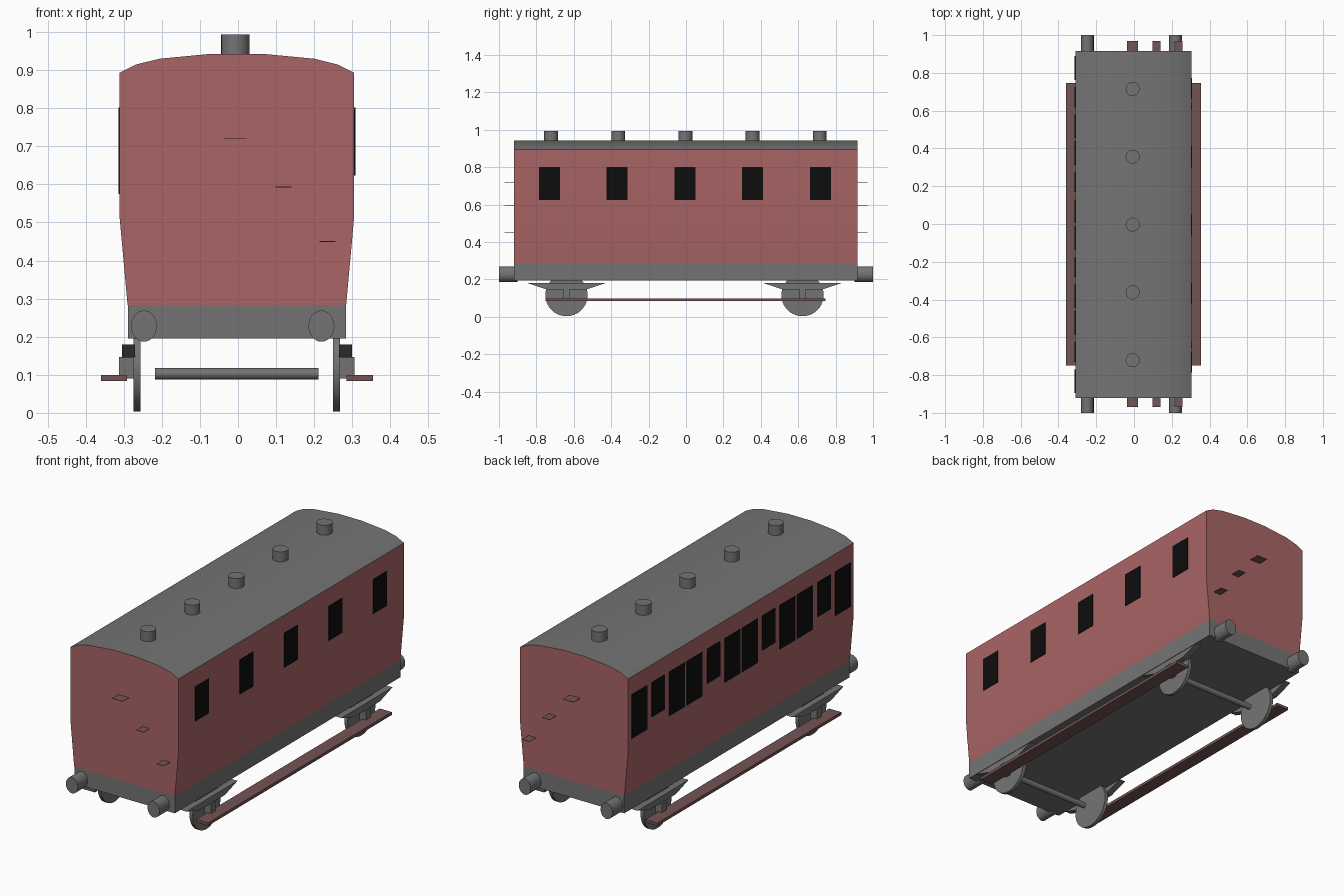
import bpy
import bmesh
import math
from mathutils import Matrix, Vector

old = bpy.data.objects.get("Cube")
if old:
    bpy.data.objects.remove(old, do_unlink=True)


def material(name, rgb):
    m = bpy.data.materials.new(name)
    m.use_nodes = True
    m.diffuse_color = (*rgb, 1)
    m.node_tree.nodes["Principled BSDF"].inputs["Base Color"].default_value = (*rgb, 1)
    return m


RED = material("carriage red", (0.40, 0.13, 0.13))
GREY = material("iron grey", (0.175, 0.175, 0.175))
BROWN = material("step brown", (0.17, 0.09, 0.087))
BLACK = material("window black", (0.004, 0.004, 0.004))


def finish(name, bm, mats, smooth=False):
    bmesh.ops.recalc_face_normals(bm, faces=bm.faces)
    mesh = bpy.data.meshes.new(name)
    bm.to_mesh(mesh)
    bm.free()
    ob = bpy.data.objects.new(name, mesh)
    bpy.context.collection.objects.link(ob)
    for m in mats:
        mesh.materials.append(m)
    if smooth:
        bpy.ops.object.select_all(action="DESELECT")
        ob.select_set(True)
        bpy.context.view_layer.objects.active = ob
        bpy.ops.object.shade_smooth_by_angle(angle=math.radians(30))
    return ob


def box(name, x, y, z, mat):
    """Box from (low, high) pairs on each axis."""
    bm = bmesh.new()
    bmesh.ops.create_cube(bm, size=1)
    for v in bm.verts:
        v.co = [lo + (c + 0.5) * (hi - lo) for c, (lo, hi) in zip(v.co, (x, y, z))]
    return finish(name, bm, [mat])


def cylinder(name, centre, radii, length, axis, mat, sides=32):
    """Cylinder along an axis, with separate radii for elliptical sections."""
    bm = bmesh.new()
    bmesh.ops.create_cone(bm, cap_ends=True, segments=sides, radius1=1, radius2=1, depth=1)
    turn = Vector((0, 0, 1)).rotation_difference(Vector(axis)).to_matrix().to_4x4()
    size = Matrix.Diagonal((*radii, length, 1))
    bm.transform(Matrix.Translation(centre) @ turn @ size)
    return finish(name, bm, [mat], True)


def prism(name, points, step, mats, rule=None, smooth=False):
    """Closed 3D outline pushed along a step vector; rule picks the material slot."""
    bm = bmesh.new()
    face = bm.faces.new([bm.verts.new(p) for p in points])
    out = bmesh.ops.extrude_face_region(bm, geom=[face], use_keep_orig=True)
    moved = [g for g in out["geom"] if isinstance(g, bmesh.types.BMVert)]
    bmesh.ops.translate(bm, verts=moved, vec=step)
    bmesh.ops.recalc_face_normals(bm, faces=bm.faces)
    if rule:
        for f in bm.faces:
            f.material_index = rule(f.normal)
    return finish(name, bm, mats, smooth)


MID = -0.003           # centre line of the carriage
ENDS = (-0.92, 0.916)  # end walls

# Body with tumblehome sides and arched roof; upward faces are grey
half = [(0.287, 0.283), (0.308, 0.515), (0.308, 0.893),
        (0.264, 0.915), (0.203, 0.930), (0.066, 0.943)]
outline = [(MID + x, z) for x, z in half] + [(MID - x, z) for x, z in reversed(half)]
prism("body_and_roof", [(x, ENDS[0], z) for x, z in outline],
      (0, ENDS[1] - ENDS[0], 0), [RED, GREY], lambda n: int(n.z > 0.5), True)

# Underframe
box("underframe", (MID - 0.286, MID + 0.287), ENDS, (0.195, 0.284), GREY)

# Roof vents
for i in range(-2, 3):
    cylinder("roof_vent", (-0.007, MID + i * 0.359, 0.964), (0.037, 0.037), 0.06,
             (0, 0, 1), GREY)


def window(name, side, y, width, bottom):
    x = MID + side * 0.308
    box(name, (x - 0.003, x + 0.003), (y - width / 2, y + width / 2), (bottom, 0.802), BLACK)


# Corridor side: five windows
for i in range(-2, 3):
    window("corridor_window", 1, -0.006 + i * 0.362, 0.112, 0.624)

# Compartment side: four doors, each between two larger windows
for i in range(4):
    y = MID + (i - 1.5) * 0.45
    window("door_window", -1, y, 0.105, 0.624)
    for s in (-1, 1):
        window("compartment_window", -1, y + s * 0.154, 0.126, 0.575)

# Buffers and climbing steps at both ends
for end, wall in zip((-1, 1), ENDS):
    for x in (-0.247, 0.219):
        cylinder("buffer", (x, end * 0.95, 0.228), (0.034, 0.041), 0.1, (0, 1, 0), GREY)
    for x, w, z in ((-0.008, 0.03, 0.72), (0.12, 0.021, 0.593), (0.235, 0.021, 0.45)):
        box("end_step", (x - w, x + w), sorted((wall, end * 0.97)), (z - 0.001, z + 0.001), BROWN)

# Running gear
for s in (-1, 1):
    for end in (-1, 1):
        y = -0.008 + end * 0.631
        cylinder("wheel", (MID + s * 0.262, y, 0.116), (0.113, 0.113), 0.018, (1, 0, 0), GREY, 40)
        box("axle_box", sorted((MID + s * 0.268, MID + s * 0.309)),
            (y - 0.017, y + 0.017), (0.09, 0.147), GREY)
        spring = [(-0.208, 0.18), (0.208, 0.18), (0.105, 0.146), (-0.105, 0.146)]
        prism("leaf_spring", [(MID + s * 0.268, y + a, z) for a, z in spring],
              (s * 0.034, 0, 0), [GREY])
    box("footboard", sorted((MID + s * 0.288, MID + s * 0.357)),
        (-0.75, 0.747), (0.084, 0.099), BROWN)

for end in (-1, 1):
    cylinder("axle", (MID, -0.008 + end * 0.631, 0.103), (0.015, 0.015), 0.43, (1, 0, 0), GREY, 16)
